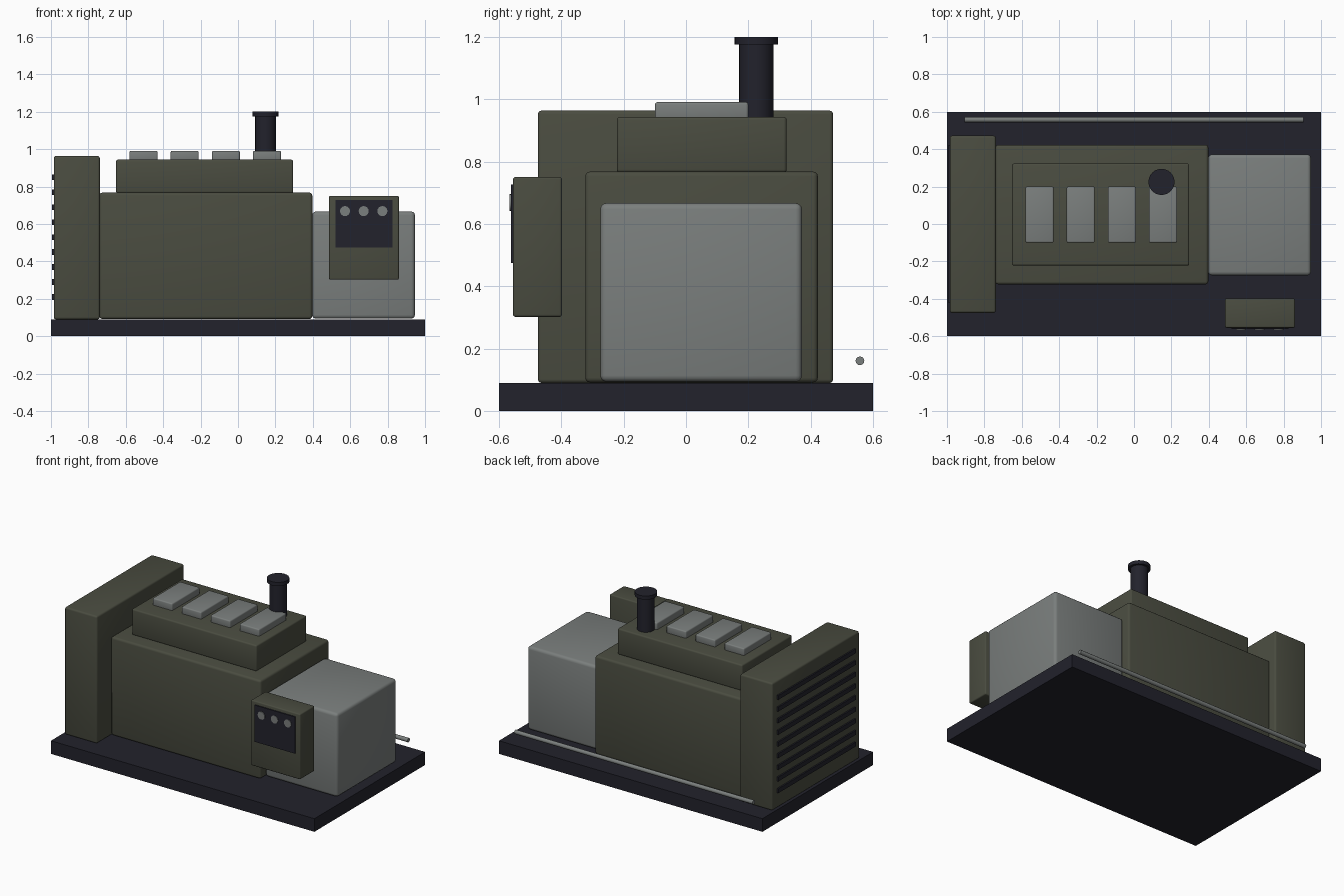
import bpy
import math

if "Cube" in bpy.data.objects:
    bpy.data.objects.remove(bpy.data.objects["Cube"], do_unlink=True)


def make_material(name, color):
    mat = bpy.data.materials.new(name)
    mat.use_nodes = True
    mat.diffuse_color = (*color, 1)
    bsdf = next(n for n in mat.node_tree.nodes if n.type == "BSDF_PRINCIPLED")
    bsdf.inputs["Base Color"].default_value = (*color, 1)
    return mat


olive = make_material("olive paint", (0.068, 0.072, 0.051))
grey = make_material("grey metal", (0.195, 0.21, 0.205))
dark = make_material("dark metal", (0.016, 0.016, 0.025))


def finish(obj, name, mat):
    obj.name = name
    obj.data.materials.append(mat)
    bpy.ops.object.shade_smooth_by_angle(angle=math.radians(35))
    return obj


def box(name, x, y, z, mat, bevel=0.0):
    """Box spanning the (low, high) pairs x, y, z, with rounded edges."""
    spans = (x, y, z)
    bpy.ops.mesh.primitive_cube_add(size=1, location=[(a + b) / 2 for a, b in spans])
    obj = bpy.context.object
    obj.scale = [b - a for a, b in spans]
    bpy.ops.object.transform_apply(location=False, rotation=False, scale=True)
    if bevel:
        mod = obj.modifiers.new("rounded edges", "BEVEL")
        mod.width = bevel
        mod.segments = 3
        bpy.ops.object.modifier_apply(modifier=mod.name)
    return finish(obj, name, mat)


def rod(name, center, radius, length, mat, axis="Z", sides=24):
    turn = {"X": (0, math.pi / 2, 0), "Y": (math.pi / 2, 0, 0), "Z": (0, 0, 0)}[axis]
    bpy.ops.mesh.primitive_cylinder_add(vertices=sides, radius=radius, depth=length,
                                        location=center, rotation=turn)
    return finish(bpy.context.object, name, mat)


# Skid base and main housings
box("skid_base", (-1, 1), (-0.6, 0.6), (0, 0.09), dark)
box("engine_block", (-0.74, 0.397), (-0.323, 0.423), (0.092, 0.768), olive, 0.015)
box("cylinder_head", (-0.652, 0.295), (-0.222, 0.323), (0.765, 0.944), olive, 0.01)
box("radiator", (-0.985, -0.739), (-0.475, 0.472), (0.09, 0.964), olive, 0.012)
box("generator", (0.397, 0.946), (-0.275, 0.372), (0.094, 0.667), grey, 0.02)

# Valve covers along the head
for i in range(4):
    x = -0.505 + 0.22 * i
    box(f"valve_cover_{i + 1}", (x - 0.075, x + 0.075), (-0.1, 0.2), (0.935, 0.991), grey, 0.008)

# Exhaust stack
rod("exhaust_pipe", (0.147, 0.225, 1.05), 0.055, 0.26, dark)
rod("exhaust_cap", (0.147, 0.225, 1.188), 0.07, 0.025, dark)

# Radiator louvres
for i in range(9):
    z = 0.21 + 0.08 * i
    box(f"louvre_{i + 1}", (-0.995, -0.975), (-0.42, 0.42), (z - 0.015, z + 0.015), dark)

# Control panel with gauges
box("control_box", (0.487, 0.86), (-0.555, -0.398), (0.302, 0.751), olive, 0.008)
box("control_plate", (0.52, 0.825), (-0.562, -0.553), (0.475, 0.727), dark)
for i in range(3):
    rod(f"gauge_{i + 1}", (0.572 + 0.1 * i, -0.562, 0.669), 0.027, 0.008, grey, "Y", 16)

# Fuel line along the back edge
rod("fuel_line", (0, 0.558, 0.161), 0.014, 1.81, grey, "X", 12)
